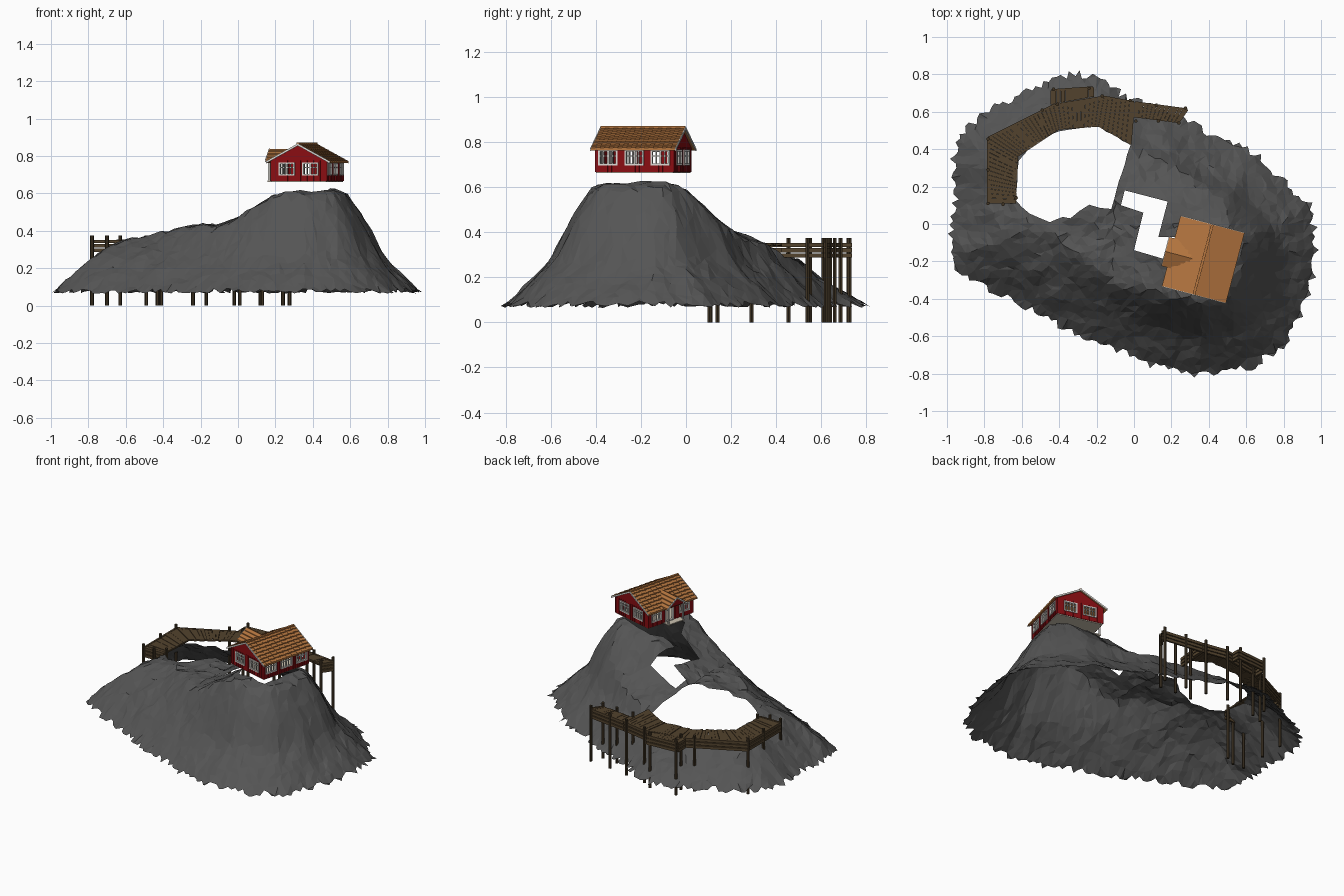
import bpy, math, random
from mathutils import Vector, noise
from mathutils.geometry import delaunay_2d_cdt, intersect_point_line

if "Cube" in bpy.data.objects:
    bpy.data.objects.remove(bpy.data.objects["Cube"])
random.seed(4)

def mat(name, c):
    m = bpy.data.materials.new(name)
    m.diffuse_color = (*c, 1)
    m.use_nodes = True
    m.node_tree.nodes["Principled BSDF"].inputs["Base Color"].default_value = m.diffuse_color
    return m

ROCK = mat("rock grey", (.09, .09, .09))
WOOD = mat("deck brown", (.085, .055, .026))
DARK = mat("post brown", (.05, .034, .017))
RED = mat("barn red", (.25, .004, .006))
WHITE = mat("trim white", (.72, .70, .66))
TILE = mat("roof orange", (.46, .18, .05))
FLOOR = mat("floor beige", (.6, .54, .44))

HOUSE = (.37, -.19, 0), -math.radians(14.8)

class Part:
    """Collects solids and turns them into one object."""
    def __init__(self, name, material):
        self.name, self.material, self.v, self.f = name, material, [], []
    def extrude(self, loop, vec):
        n, b, vec = len(loop), len(self.v), Vector(vec)
        loop = [Vector(p) for p in loop]
        self.v += loop + [p + vec for p in loop]
        self.f += [tuple(range(b + n - 1, b - 1, -1)), tuple(range(b + n, b + 2 * n))]
        self.f += [(b + i, b + (i + 1) % n, b + n + (i + 1) % n, b + n + i) for i in range(n)]
    def prism(self, quad, z0, z1):
        self.extrude([(p[0], p[1], z0) for p in quad], (0, 0, z1 - z0))
    def box(self, x0, x1, y0, y1, z0, z1):
        self.prism([(x0, y0), (x1, y0), (x1, y1), (x0, y1)], z0, z1)
    def build(self, house=False):
        me = bpy.data.meshes.new(self.name)
        me.from_pydata(self.v, [], self.f)
        me.materials.append(self.material)
        ob = bpy.data.objects.new(self.name, me)
        bpy.context.collection.objects.link(ob)
        if house:
            ob.location, ob.rotation_euler = HOUSE[0], (0, 0, HOUSE[1])

# ---------- rocky island: triangulated height field with openings ----------
OUT = [(-.985, -.1), (-.98, -.2), (-.88, -.3), (-.66, -.4), (-.4, -.54), (-.18, -.64), (.09, -.75),
       (.35, -.81), (.62, -.77), (.81, -.64), (.93, -.4), (.98, -.14), (.94, .1), (.81, .22),
       (.65, .38), (.46, .45), (.27, .56), (.1, .62), (-.07, .69), (-.13, .76), (-.32, .81), (-.5, .74),
       (-.66, .67), (-.8, .6), (-.93, .48), (-.97, .32), (-.95, .18)]
LAKE = [(-.62, .34), (-.63, .13), (-.56, .05), (-.45, .01), (-.38, .04), (-.34, .03), (-.24, .1),
        (-.12, .08), (-.1, .18), (-.05, .32), (-.02, .42), (-.19, .52), (-.4, .5), (-.55, .42)]
PIT = [(-.05, .18), (.18, .12), (.13, -.07), (.22, -.07), (.29, -.03), (.52, -.09), (.45, -.36),
       (.22, -.30), (.17, -.19), (0, -.14), (.05, .06), (-.07, .10)]

def inside(p, poly):
    r = False
    for (x0, y0), (x1, y1) in zip(poly, poly[1:] + poly[:1]):
        if (y0 > p[1]) != (y1 > p[1]) and p[0] < (x1 - x0) * (p[1] - y0) / (y1 - y0) + x0:
            r = not r
    return r

def dist(p, poly):
    best, p = 9, Vector((p[0], p[1]))
    for a, b in zip(poly, poly[1:] + poly[:1]):
        q, t = intersect_point_line(p, Vector(a), Vector(b))
        q = Vector(q).to_2d() if 0 <= t <= 1 else Vector(a if t < 0 else b)
        best = min(best, (p - q).length)
    return best

def lerp_table(t, table):
    if t <= table[0][0]:
        return table[0][1]
    for (a, u), (b, v) in zip(table, table[1:]):
        if t <= b:
            return u + (v - u) * (t - a) / (b - a)
    return table[-1][1]

STEEP = [(0, .07), (.1, .17), (.2, .27), (.3, .47), (.38, .60), (.5, .63)]
GENTLE = [(0, .07), (.1, .165), (.2, .255), (.3, .325), (.42, .38), (.55, .43), (.8, .5)]
CAP_X = [(-.9, .33), (-.6, .36), (-.42, .385), (-.2, .43), (-.1, .425), (0, .47), (.1, .53), (.2, .59), (.32, .615), (.6, .625)]
CAP_Y = [(-.1, .63), (0, .59), (.1, .49), (.17, .42), (.3, .37), (.4, .325), (.5, .275), (.6, .19), (.82, .07)]

def height(x, y):
    d = dist((x, y), OUT) if inside((x, y), OUT) else 0
    k = min(1, max(0, (x + .45) / .65))
    edge = k * lerp_table(d, STEEP) + (1 - k) * lerp_table(d, GENTLE)
    h = min(edge, lerp_table(x, CAP_X), lerp_table(y, CAP_Y))
    rough = min(1, d / .1)
    return max(.065, h + rough * .02 * noise.noise((x * 9, y * 9, 1))) + random.uniform(-.006, .006)

pts, edges = [], []
def ring(poly, step, jag):
    start = len(pts)
    for a, b in zip(poly, poly[1:] + poly[:1]):
        a, b = Vector(a), Vector(b)
        n = max(1, round((b - a).length / step))
        nrm = Vector((b.y - a.y, a.x - b.x)).normalized()
        for i in range(n):
            pts.append(a.lerp(b, i / n) + nrm * random.uniform(-jag, jag))
    edges.extend((i, i + 1 if i + 1 < len(pts) else start) for i in range(start, len(pts)))
    return [tuple(p) for p in pts[start:]]

rim, lake, pit = ring(OUT, .024, .022), ring(LAKE, .05, .006), ring(PIT, .06, 0)
S = .036
for i in range(-28, 29):
    for j in range(-23, 24):
        p = Vector((i * S + random.uniform(-.013, .013), j * S + random.uniform(-.013, .013)))
        if inside(p, OUT) and not inside(p, LAKE) and not inside(p, PIT):
            if dist(p, OUT) > .028 and dist(p, LAKE) > .015 and dist(p, PIT) > .015:
                pts.append(p)
res = delaunay_2d_cdt(pts, edges, [], 0, 1e-5)
rock = Part("rocky_island", ROCK)
rock.v = [(p.x, p.y, height(p.x, p.y)) for p in res[0]]
for f in res[2]:
    c = sum((res[0][i] for i in f), Vector((0, 0))) / len(f)
    if inside(c, rim) and not inside(c, lake) and not inside(c, pit):
        rock.f.append(tuple(f))
rock.build()

# ---------- wooden pier ----------
boards, sides, posts = Part("pier_boards", WOOD), Part("pier_side_planks", WOOD), Part("pier_posts", DARK)

def side(a, b):
    t = (b - a).normalized() * .006
    n = Vector((-t.y, t.x))
    for z in (.288, .311, .334):
        sides.prism([a - n, b - n, b + n, a + n], z, z + .018)

def pier(outer, inner):
    outer, inner = [Vector(p) for p in outer], [Vector(p) for p in inner]
    for k in range(len(outer) - 1):
        a, b, c, d = outer[k], outer[k + 1], inner[k + 1], inner[k]
        n = max(3, round((b - a).length / .024))
        for i in range(n):
            s, e = i / n, (i + .96) / n
            z = random.uniform(.348, .353)
            boards.prism([a.lerp(b, s), d.lerp(c, s), d.lerp(c, e), a.lerp(b, e)], z - .01, z)
        side(a, b)
    for a, b in ((outer[0], inner[0]), (outer[-1], inner[-1])):
        side(a, b)

pier([(-.78, .115), (-.78, .46), (-.43, .635), (-.16, .68), (0, .65)],
     [(-.63, .115), (-.62, .36), (-.40, .505), (-.19, .52), (-.02, .425)])
pier([(.005, .65), (.285, .612)], [(.005, .57), (.235, .54)])
pier([(-.44, .715), (-.22, .73)], [(-.44, .64), (-.22, .68)])
for x, y in [(-.78, .11), (-.78, .29), (-.78, .455), (-.63, .14), (-.70, .105), (-.49, .61), (-.41, .64),
             (-.43, .72), (-.24, .725), (-.17, .685), (-.02, .66), (.01, .55), (.12, .635), (.13, .55),
             (.24, .54), (.275, .62)]:
    posts.prism([(x + .01 * math.cos(k * math.pi / 3), y + .01 * math.sin(k * math.pi / 3))
                 for k in range(6)], 0, .375)
for part in (boards, sides, posts):
    part.build()

# ---------- cottage (local axes, ridge along y) ----------
W, L, Z0, Z1 = .155, .18, .667, .775
walls, trim = Part("house_walls", RED), Part("white_trim", WHITE)

def wall(p, t, length, openings, door=None):
    p, t = Vector(p), Vector(t)
    n = Vector((t.y, -t.x))
    def slab(part, u0, u1, z0, z1, d0, d1):
        q = [p + t * u + n * d for u, d in ((u0, d0), (u1, d0), (u1, d1), (u0, d1))]
        part.prism(q, z0, z1)
    def clad(u0, u1, z0, z1):
        slab(walls, u0, u1, z0, z1, -.008, 0)
        k = math.ceil(u0 / .018)
        while k * .018 + .005 < u1:
            slab(walls, k * .018, k * .018 + .005, z0, z1, -.001, .003)
            k += 1
    u = 0
    for u0, u1 in openings:
        low, top = (Z0 + .004, .76) if (u0, u1) == door else (.70, .762)
        clad(u, u0, Z0, Z1)
        clad(u0, u1, Z0, low)
        clad(u0, u1, top, Z1)
        # white frame and glazing bars
        f = .004
        for a, b in ((u0 - f, u0 + f), (u1 - f, u1 + f)):
            slab(trim, a, b, low, top, -.009, .005)
        for z in (low, top):
            slab(trim, u0 - f, u1 + f, z - f, z + f, -.009, .005)
        if (u0, u1) != door:
            for i in (1, 2, 3):
                m = u0 + (u1 - u0) * i / 4
                w = .004 if i == 2 else .002
                slab(trim, m - w, m + w, low, top, -.006, .002)
            slab(trim, u0, u1, .737, .740, -.006, .002)
        u = u1
    clad(u, length, Z0, Z1)

gable_win = [(.05, .13), (.18, .26)]
DOOR = (.14, .20)
wall((-W, -L), (1, 0), 2 * W, gable_win)
wall((W, L), (-1, 0), 2 * W, gable_win)
wall((W, -L), (0, 1), 2 * L, [(.02, .1), (.14, .22), (.26, .34)])
wall((-W, L), (0, -1), 2 * L, [(.03, .105), DOOR, (.25, .325)], DOOR)
for y in (-L, L - .008):
    walls.extrude([(-W, y, Z1), (W, y, Z1), (0, y, .86)], (0, .008, 0))

# overlapping roof tiles
roof = Part("roof_tiles", TILE)
RW, RL, N = .177, .193, 8
rz = lambda x: .858 - .095 * x / RW
for s in (-1, 1):
    for i in range(N):
        a, b = RW * i / N, RW * (i + 1) / N
        for j in range(19):
            y, lift = -RL + 2 * RL * j / 19, .002 * (j % 2)
            roof.extrude([(s * a, y, rz(a)), (s * b, y, rz(b)), (s * b, y, rz(b) + .011 + lift),
                          (s * a, y, rz(a) + .005 + lift)], (0, 2 * RL / 19, 0))
    # white bargeboards on both gables
    for y in (-RL - .004, RL):
        trim.extrude([(0, y, .855), (s * RW, y, rz(RW) - .003), (s * RW, y, rz(RW) + .009),
                      (0, y, .867)], (0, .004, 0))
roof.box(-.007, .007, -RL, RL, .858, .871)

# entrance porch on the west side
PY, PX, PW = -.01, -.205, .08
for s in (-1, 1):
    for i in range(4):
        a, b = PW * i / 4, PW * (i + 1) / 4
        z = lambda t: .833 - .06 * t / PW
        roof.extrude([(PX, PY + s * a, z(a)), (PX, PY + s * b, z(b)), (PX, PY + s * b, z(b) + .011),
                      (PX, PY + s * a, z(a) + .005)], (.15, 0, 0))
    trim.extrude([(PX - .004, PY, .829), (PX - .004, PY + s * PW, .769), (PX - .004, PY + s * PW, .781),
                  (PX - .004, PY, .841)], (.004, 0, 0))
    y = PY + s * .058
    trim.box(-.197, -.187, y - .005, y + .005, Z0, .785)
walls.extrude([(-.196, PY - .065, .778), (-.196, PY + .065, .778), (-.196, PY, .826)], (.006, 0, 0))

floor = Part("house_floor", FLOOR)
floor.box(-W + .003, W - .003, -L + .003, L - .003, .662, .669)
floor.box(-.2, -W, PY - .065, PY + .065, .662, .669)
for part in (walls, trim, roof, floor):
    part.build(house=True)
